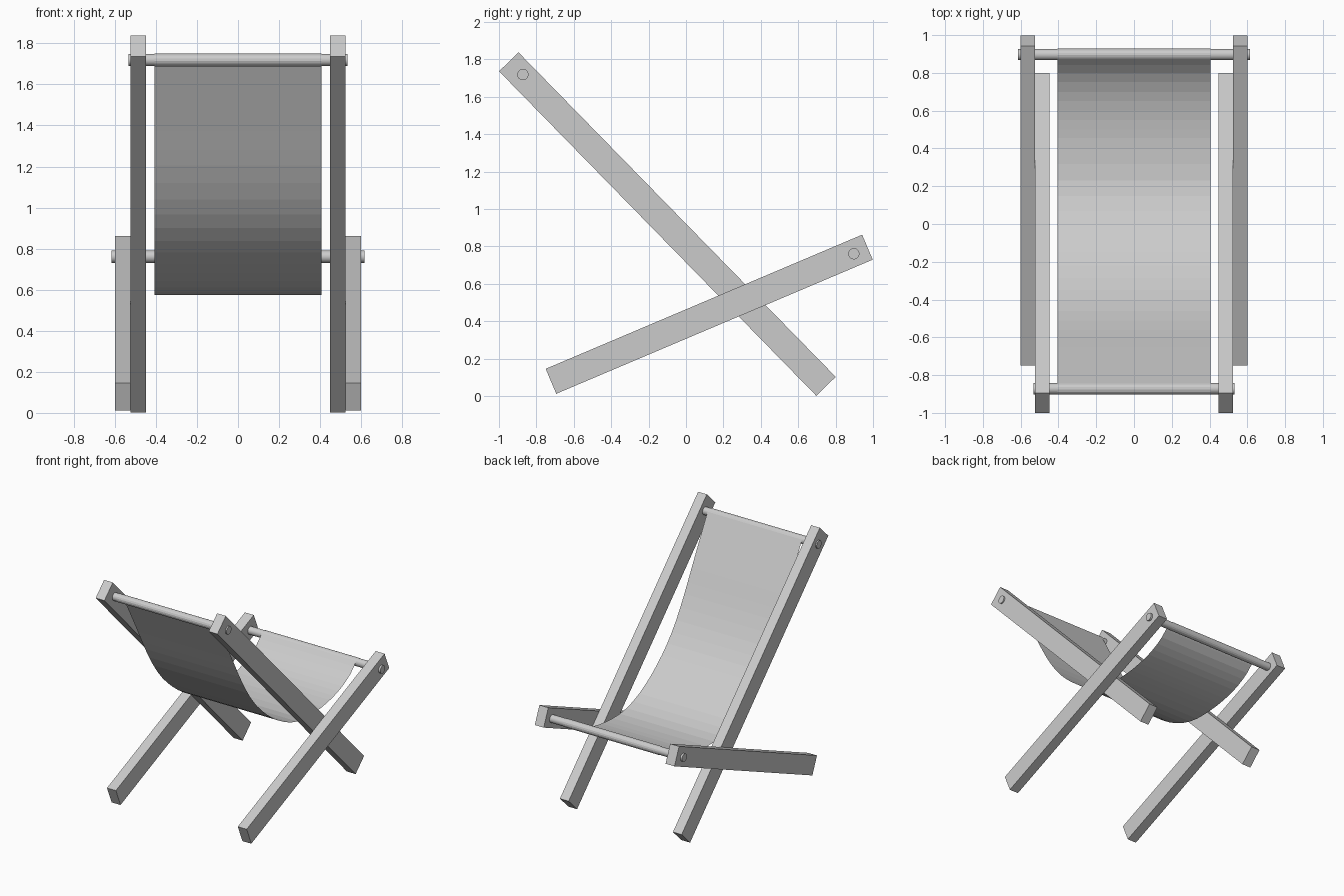
import bpy, bmesh, math
from mathutils import Vector, Matrix

if "Cube" in bpy.data.objects:
    bpy.data.objects.remove(bpy.data.objects["Cube"])

grey = bpy.data.materials.new("light grey")
grey.diffuse_color = (0.6, 0.6, 0.6, 1)
grey.use_nodes = True
grey.node_tree.nodes["Principled BSDF"].inputs["Base Color"].default_value = grey.diffuse_color


def make(name, bm):
    bmesh.ops.recalc_face_normals(bm, faces=bm.faces)
    me = bpy.data.meshes.new(name)
    bm.to_mesh(me)
    bm.free()
    me.materials.append(grey)
    ob = bpy.data.objects.new(name, me)
    bpy.context.collection.objects.link(ob)
    return ob


def rail(name, a, b, x0, x1, half=0.0725):
    """Square-ended plank between two (y, z) centre points."""
    a, b = Vector(a), Vector(b)
    d = (b - a).normalized()
    n = Vector((-d.y, d.x)) * half
    bm = bmesh.new()
    f = bm.faces.new([bm.verts.new((x0, p.x, p.y)) for p in (a - n, b - n, b + n, a + n)])
    ext = bmesh.ops.extrude_face_region(bm, geom=[f])
    vs = [v for v in ext["geom"] if isinstance(v, bmesh.types.BMVert)]
    bmesh.ops.translate(bm, verts=vs, vec=(x1 - x0, 0, 0))
    return make(name, bm)


def rod(name, c, half_len, r=0.03):
    """Round crossbar along x."""
    bm = bmesh.new()
    m = Matrix.Translation((0, *c)) @ Matrix.Rotation(math.pi / 2, 4, 'Y')
    bmesh.ops.create_cone(bm, cap_ends=True, segments=32, radius1=r, radius2=r,
                          depth=2 * half_len, matrix=m)
    ob = make(name, bm)
    for p in ob.data.polygons:
        p.use_smooth = len(p.vertices) == 4
    return ob


# wooden rails on both sides
for s, side in ((1, "right"), (-1, "left")):
    rail("back_rail_" + side, (-0.9475, 1.787), (0.7485, 0.052), s * 0.448, s * 0.523)
    rail("seat_rail_" + side, (-0.722, 0.079), (0.97, 0.796), s * 0.5235, s * 0.60)

# crossbars
TOP, LOW = (-0.872, 1.719), (0.897, 0.761)
rod("top_crossbar", TOP, 0.533)
rod("seat_crossbar", LOW, 0.615)


# sling: wraps over both bars with a sagging curve between
def arc(c, a0, a1, n=10, r=0.032):
    out = []
    for i in range(n + 1):
        a = math.radians(a0 + (a1 - a0) * i / n)
        out.append((c[0] + r * math.cos(a), c[1] + r * math.sin(a)))
    return out


top_wrap = arc(TOP, 260, 28)
low_wrap = arc(LOW, 140, -80)
sag = [top_wrap[-1], (-0.65, 1.375), (-0.56, 1.205), (-0.46, 1.04), (-0.35, 0.90),
       (-0.22, 0.78), (-0.08, 0.682), (0.07, 0.61), (0.23, 0.575), (0.40, 0.579),
       (0.50, 0.592), (0.60, 0.614), (0.70, 0.65), (0.80, 0.708), low_wrap[0]]
sag = [Vector(p) for p in sag]
curve = []
for i in range(len(sag) - 1):
    p0, p1, p2, p3 = sag[max(i - 1, 0)], sag[i], sag[i + 1], sag[min(i + 2, len(sag) - 1)]
    for t in (0, 0.5):
        q = 0.5 * (2 * p1 + (p2 - p0) * t + (2 * p0 - 5 * p1 + 4 * p2 - p3) * t * t
                   + (3 * p1 - p0 - 3 * p2 + p3) * t ** 3)
        curve.append((q.x, q.y))

path = top_wrap + curve[1:] + low_wrap
bm = bmesh.new()
rows = [[bm.verts.new((x, y, z)) for x in (-0.406, 0.406)] for y, z in path]
for a, b in zip(rows, rows[1:]):
    bm.faces.new((a[0], a[1], b[1], b[0]))
make("fabric_sling", bm)
